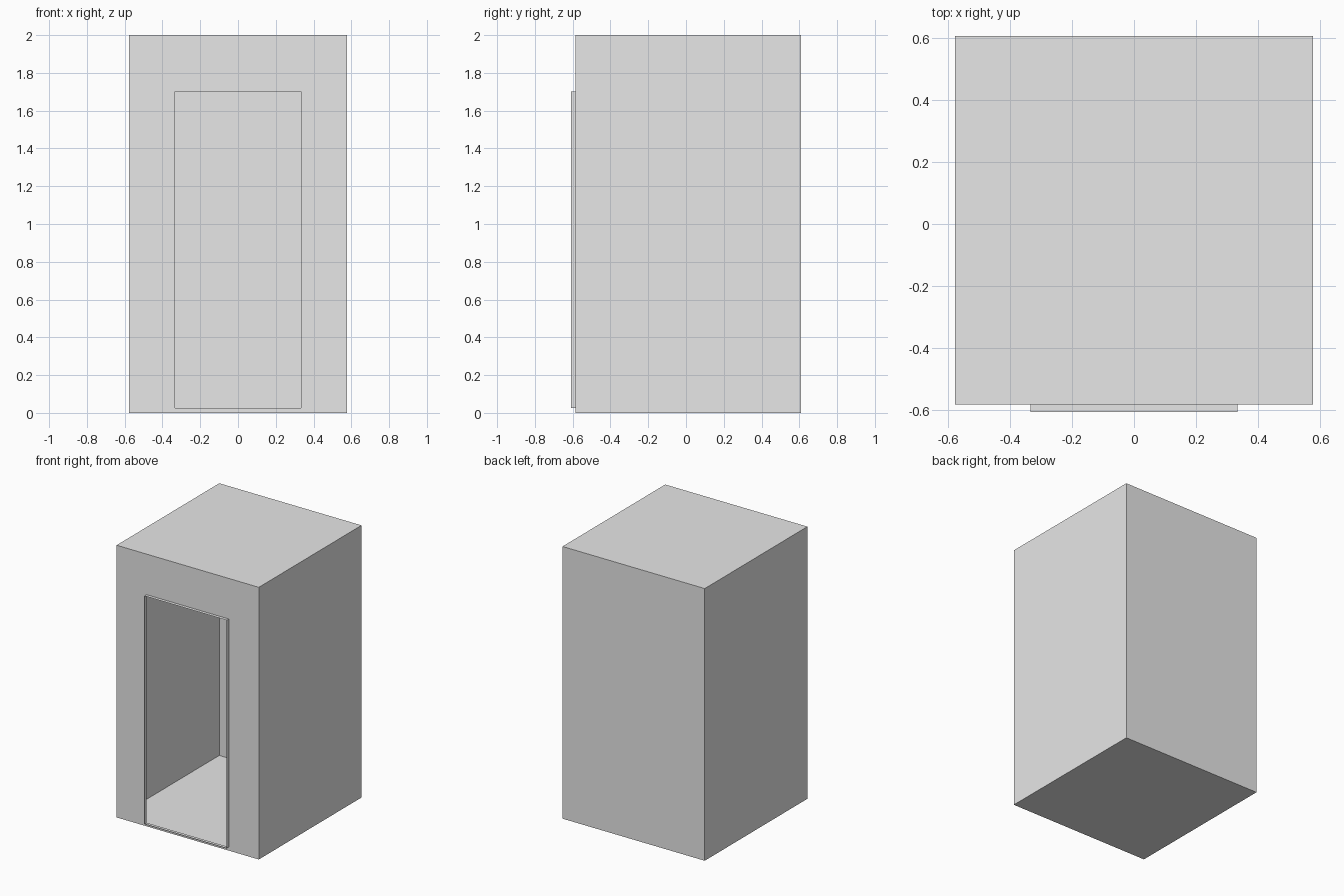
import bpy
import bmesh
from mathutils import Vector

if "Cube" in bpy.data.objects:
    bpy.data.objects.remove(bpy.data.objects["Cube"], do_unlink=True)

# Overall sizes
HALF_WIDTH, HEIGHT = 0.578, 2.0
FRONT, BACK = -0.584, 0.608
DOOR_HALF, DOOR_BOTTOM, DOOR_TOP = 0.334, 0.026, 1.702
LIP_FRONT = -0.608

grey = bpy.data.materials.new("light_grey")
grey.use_nodes = True
grey.diffuse_color = (0.8, 0.8, 0.8, 1)
grey.node_tree.nodes["Principled BSDF"].inputs["Base Color"].default_value = (0.8, 0.8, 0.8, 1)


def box(low, high):
    """A bmesh box between two corners."""
    bm = bmesh.new()
    bmesh.ops.create_cube(bm, size=1)
    low, high = Vector(low), Vector(high)
    for v in bm.verts:
        v.co = Vector([h if c > 0 else l for c, l, h in zip(v.co, low, high)])
    bm.normal_update()
    return bm


def finish(bm, name):
    mesh = bpy.data.meshes.new(name)
    bm.to_mesh(mesh)
    bm.free()
    mesh.materials.append(grey)
    obj = bpy.data.objects.new(name, mesh)
    bpy.context.collection.objects.link(obj)
    return obj


# Hollow single-skin room with a doorway cut in the front wall
bm = box((-HALF_WIDTH, FRONT, 0), (HALF_WIDTH, BACK, HEIGHT))
front = next(f for f in bm.faces if f.normal.y < -0.9)
bmesh.ops.inset_individual(bm, faces=[front], thickness=0.1)
for v in front.verts:
    v.co.x = DOOR_HALF if v.co.x > 0 else -DOOR_HALF
    v.co.z = DOOR_TOP if v.co.z > HEIGHT / 2 else DOOR_BOTTOM
bmesh.ops.delete(bm, geom=[front], context='FACES_ONLY')
finish(bm, "room_walls")

# Thin lip around the doorway, open at front and back
bm = box((-DOOR_HALF, LIP_FRONT, DOOR_BOTTOM), (DOOR_HALF, FRONT, DOOR_TOP))
ends = [f for f in bm.faces if abs(f.normal.y) > 0.9]
bmesh.ops.delete(bm, geom=ends, context='FACES_ONLY')
finish(bm, "doorway_lip")
